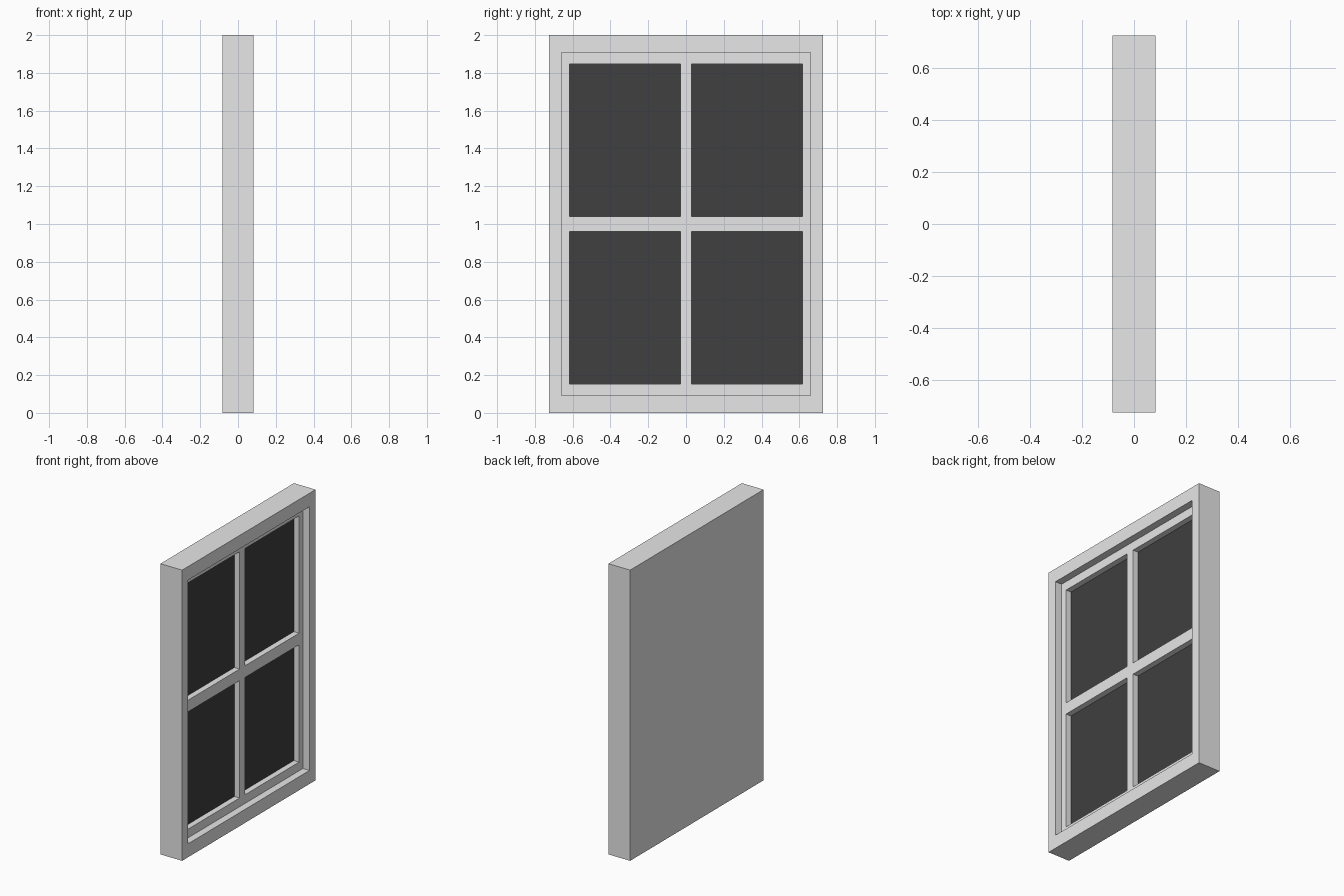
import bpy
import bmesh
from mathutils import Vector

if "Cube" in bpy.data.objects:
    bpy.data.objects.remove(bpy.data.objects["Cube"], do_unlink=True)

FRONT = 0.0825      # outer face of the frame, facing +x
SASH = 0.0325       # face of the sash
GLASS = -0.0075     # face of the panes
HALF_Y, HEIGHT = 0.725, 2.0
OPEN_Y, OPEN_Z = 0.659, (0.093, 1.907)
PANES_Y = [(-0.617, -0.029), (0.029, 0.617)]
PANES_Z = [(0.153, 0.96), (1.04, 1.847)]


def material(name, value):
    mat = bpy.data.materials.new(name)
    mat.use_nodes = True
    colour = (value, value, value, 1)
    mat.diffuse_color = colour
    mat.node_tree.nodes["Principled BSDF"].inputs["Base Color"].default_value = colour
    return mat


def finish(name, bm, mat):
    bmesh.ops.recalc_face_normals(bm, faces=bm.faces[:])
    mesh = bpy.data.meshes.new(name)
    bm.to_mesh(mesh)
    bm.free()
    mesh.materials.append(mat)
    obj = bpy.data.objects.new(name, mesh)
    bpy.context.collection.objects.link(obj)
    return obj


def add_box(bm, xs, ys, zs):
    verts = bmesh.ops.create_cube(bm, size=1)["verts"]
    for v in verts:
        v.co = Vector([r[0] if c < 0 else r[1] for c, r in zip(v.co, (xs, ys, zs))])


def extrude_face(bm, face):
    made = bmesh.ops.extrude_face_region(bm, geom=[face])["geom"]
    if face.is_valid:
        bm.faces.remove(face)
    return next(g for g in made if isinstance(g, bmesh.types.BMFace))


paint = material("grey_paint", 0.8)
dark = material("dark_glass", 0.05)

# Outer frame: a solid slab whose face is inset and sunk, leaving a closed back
bm = bmesh.new()
add_box(bm, (-FRONT, FRONT), (-HALF_Y, HALF_Y), (0, HEIGHT))
rim = extrude_face(bm, max(bm.faces, key=lambda f: f.calc_center_median().x))
for v in rim.verts:
    v.co.y = OPEN_Y if v.co.y > 0 else -OPEN_Y
    v.co.z = OPEN_Z[1] if v.co.z > 1 else OPEN_Z[0]
floor = extrude_face(bm, rim)
for v in floor.verts:
    v.co.x = GLASS - 0.004
finish("window_frame", bm, paint)

# Sash: a lattice of faces with the pane cells left open, given depth
ys = [-OPEN_Y, *PANES_Y[0], *PANES_Y[1], OPEN_Y]
zs = [OPEN_Z[0], *PANES_Z[0], *PANES_Z[1], OPEN_Z[1]]
bm = bmesh.new()
grid = [[bm.verts.new((SASH, y, z)) for z in zs] for y in ys]
for i in range(len(ys) - 1):
    for j in range(len(zs) - 1):
        if not (i % 2 and j % 2):
            bm.faces.new((grid[i][j], grid[i + 1][j], grid[i + 1][j + 1], grid[i][j + 1]))
made = bmesh.ops.extrude_face_region(bm, geom=bm.faces[:], use_keep_orig=True)["geom"]
for v in made:
    if isinstance(v, bmesh.types.BMVert):
        v.co.x = GLASS - 0.004
finish("sash", bm, paint)

# Four panes lying on the floor of the recess
for row, z in zip(("lower", "upper"), PANES_Z):
    for side, y in zip(("front", "back"), PANES_Y):
        bm = bmesh.new()
        add_box(bm, (GLASS - 0.004, GLASS), y, z)
        finish(f"{row}_{side}_pane", bm, dark)
